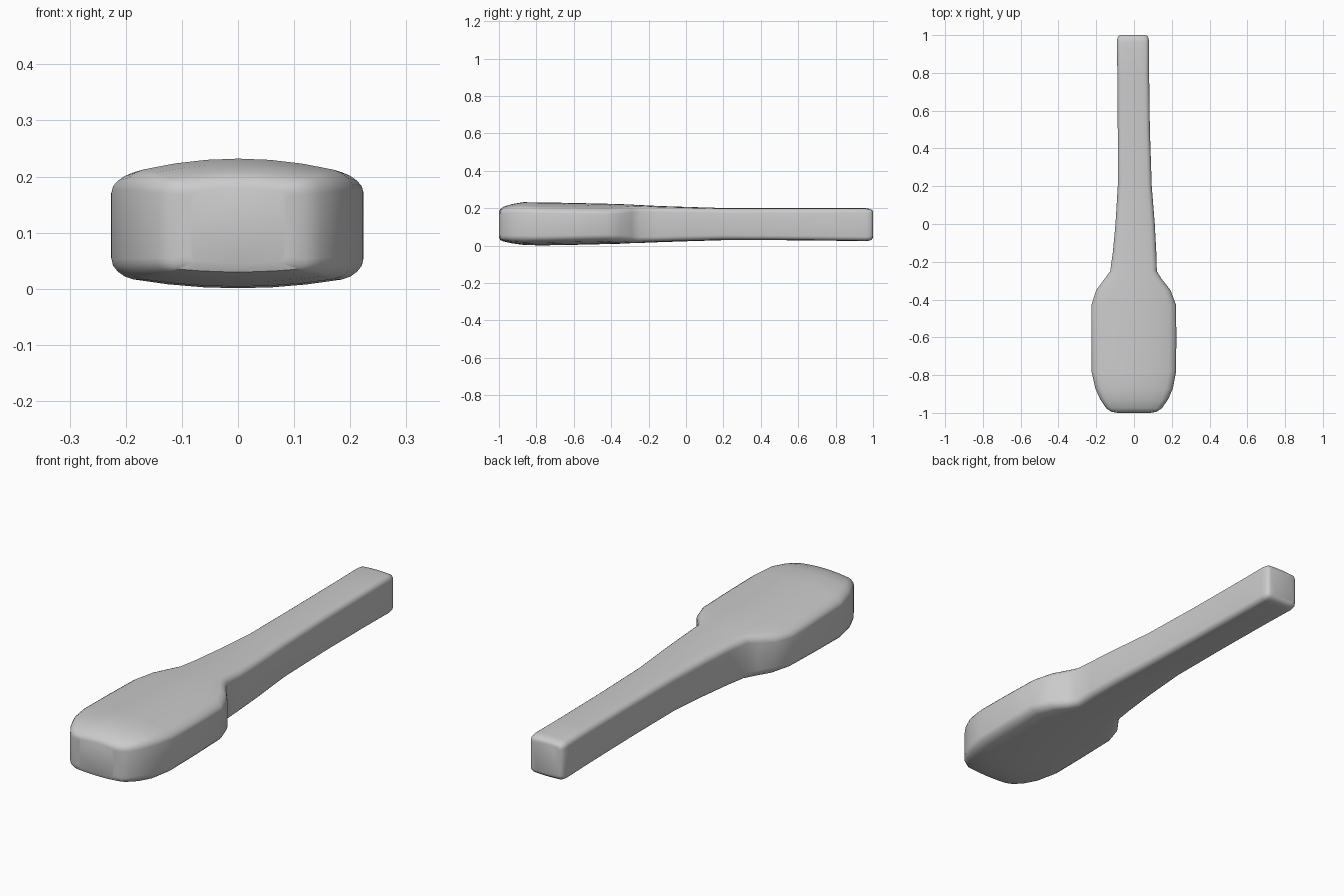
import bpy, bmesh, math

# Stations along the length: y, left x, right x, bottom z, top z, corner radius
STATIONS = [
    (-1.000, -0.085, 0.085, 0.045, 0.180, 0.012),
    (-0.994, -0.120, 0.120, 0.030, 0.194, 0.018),
    (-0.975, -0.148, 0.148, 0.022, 0.208, 0.026),
    (-0.930, -0.178, 0.180, 0.012, 0.222, 0.032),
    (-0.870, -0.205, 0.206, 0.004, 0.232, 0.036),
    (-0.780, -0.225, 0.223, 0.001, 0.231, 0.038),
    (-0.600, -0.226, 0.224, 0.004, 0.228, 0.038),
    (-0.430, -0.226, 0.223, 0.008, 0.224, 0.038),
    (-0.350, -0.200, 0.193, 0.010, 0.222, 0.036),
    (-0.290, -0.155, 0.146, 0.013, 0.219, 0.032),
    (-0.250, -0.126, 0.121, 0.014, 0.217, 0.028),
    (-0.150, -0.112, 0.118, 0.018, 0.212, 0.026),
    (0.000, -0.098, 0.110, 0.023, 0.207, 0.025),
    (0.200, -0.086, 0.094, 0.029, 0.201, 0.024),
    (0.500, -0.086, 0.084, 0.029, 0.200, 0.022),
    (0.800, -0.088, 0.080, 0.026, 0.200, 0.022),
    (0.960, -0.091, 0.080, 0.024, 0.200, 0.022),
    (0.985, -0.088, 0.077, 0.027, 0.196, 0.020),
    (0.996, -0.080, 0.070, 0.035, 0.189, 0.016),
    (1.000, -0.070, 0.060, 0.045, 0.179, 0.012),
]


def ring(y, x0, x1, z0, z1, r):
    """Rounded rectangle whose top and bottom are gently crowned."""
    pts = []
    corners = [(x1 - r, z1 - r, 0), (x0 + r, z1 - r, 90),
               (x0 + r, z0 + r, 180), (x1 - r, z0 + r, 270)]
    for i, (cx, cz, a) in enumerate(corners):
        for k in range(5):
            t = math.radians(a + 22.5 * k)
            pts.append((cx + r * math.cos(t), cz + r * math.sin(t)))
        if i % 2 == 0:  # extra points across top and bottom
            nx = corners[i + 1][0]
            z = z1 if i == 0 else z0
            pts += [(cx + (nx - cx) * k / 6, z) for k in range(1, 6)]
        else:
            nz = corners[(i + 1) % 4][1]
            x = x0 if i == 1 else x1
            pts.append((x, (cz + nz) / 2))
    mid = (z0 + z1) / 2
    out = []
    for x, z in pts:
        h = (z - mid) / ((z1 - z0) / 2)
        crown = (0.03 if h > 0 else 0.02) * min(1, (x / 0.21) ** 2)
        out.append((x, y, z - h * crown))
    return out


# Paddle body: head and handle lofted as one skin
bm = bmesh.new()
rings = [[bm.verts.new(p) for p in ring(*s)] for s in STATIONS]
n = len(rings[0])
for a, b in zip(rings, rings[1:]):
    for i in range(n):
        j = (i + 1) % n
        bm.faces.new((a[i], a[j], b[j], b[i]))
bm.faces.new(rings[0])
bm.faces.new(rings[-1])
bmesh.ops.recalc_face_normals(bm, faces=bm.faces)
mesh = bpy.data.meshes.new("paddle_body")
bm.to_mesh(mesh)
bm.free()
body = bpy.data.objects.new("paddle_body", mesh)
bpy.context.collection.objects.link(body)
bpy.context.view_layer.objects.active = body
body.select_set(True)
bpy.ops.object.shade_smooth_by_angle(angle=math.radians(40))
